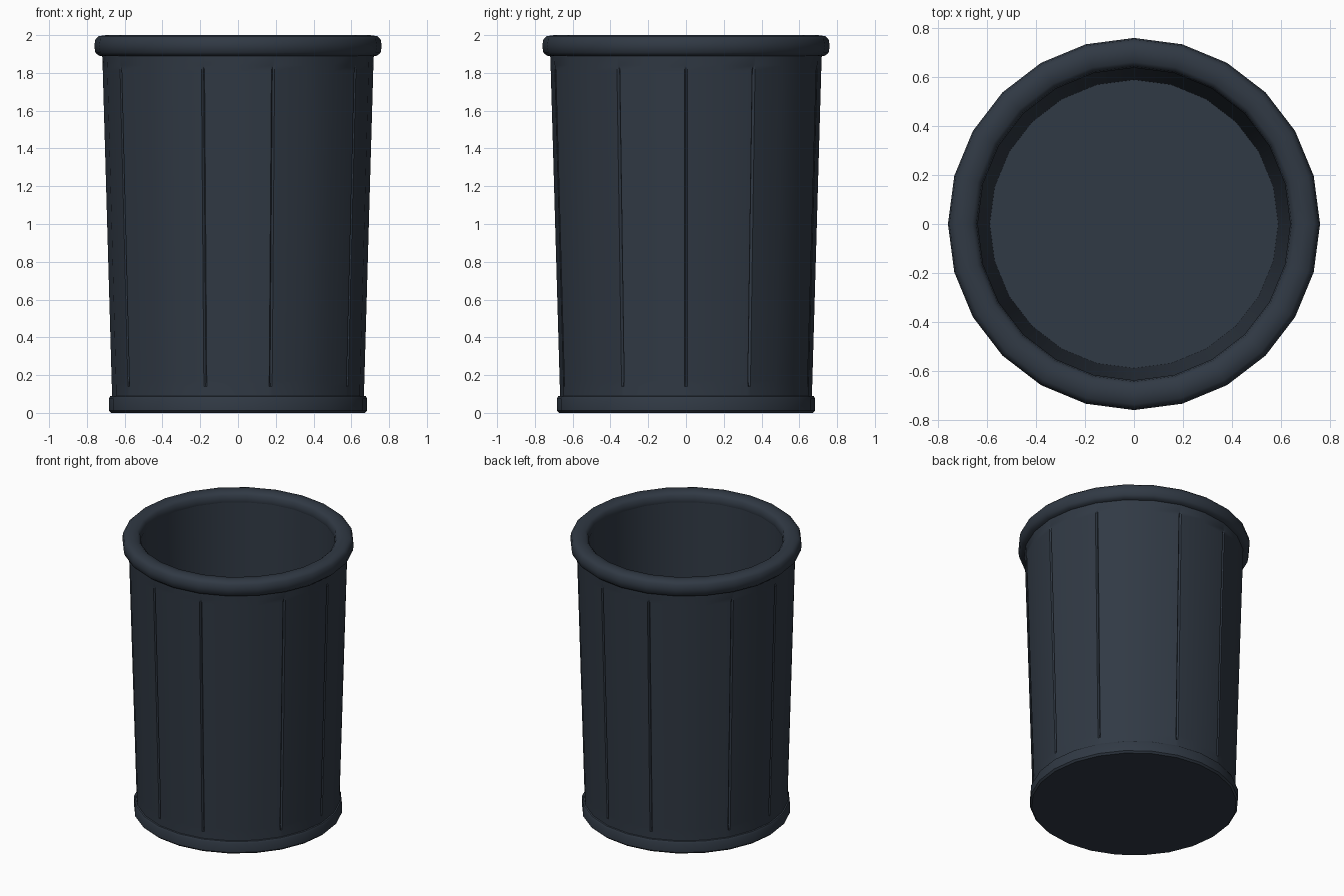
import bpy
import bmesh
from math import cos, sin, radians, pi

if "Cube" in bpy.data.objects:
    bpy.data.objects.remove(bpy.data.objects["Cube"], do_unlink=True)

SIDES = 24
STEP = 360 / SIDES
GROOVES = (0, 30, 75, 105, 150, 180, 210, 255, 285, 330)
HALF_WIDTH = 0.7   # degrees either side of a groove
DEPTH = 0.014

mat = bpy.data.materials.new("dark slate")
mat.use_nodes = True
colour = (0.030, 0.041, 0.058, 1)
mat.diffuse_color = colour
bsdf = next(n for n in mat.node_tree.nodes if n.type == "BSDF_PRINCIPLED")
bsdf.inputs["Base Color"].default_value = colour


def lathe(name, profile, angles, closed=False, caps=(), cut=None):
    """Spin (radius, height) points round z; cut gives each groove its depth."""
    bm = bmesh.new()
    rings = []
    for i, (r, z) in enumerate(profile):
        ring = []
        for a in angles:
            rad = r - (DEPTH if cut and cut(i, a) else 0)
            t = radians(a)
            ring.append(bm.verts.new((rad * cos(t), rad * sin(t), z)))
        rings.append(ring)
    pairs = list(zip(rings, rings[1:]))
    if closed:
        pairs.append((rings[-1], rings[0]))
    n = len(angles)
    for low, high in pairs:
        for k in range(n):
            j = (k + 1) % n
            bm.faces.new((low[k], low[j], high[j], high[k]))
    for c in caps:
        bm.faces.new(rings[c])
    bmesh.ops.recalc_face_normals(bm, faces=bm.faces)
    mesh = bpy.data.meshes.new(name)
    bm.to_mesh(mesh)
    bm.free()
    mesh.materials.append(mat)
    obj = bpy.data.objects.new(name, mesh)
    bpy.context.collection.objects.link(obj)
    bpy.ops.object.select_all(action="DESELECT")
    obj.select_set(True)
    bpy.context.view_layer.objects.active = obj
    bpy.ops.object.shade_smooth_by_angle(angle=radians(40))
    return obj


plain = [i * STEP for i in range(SIDES)]
grooved = sorted(plain + [g + s * HALF_WIDTH for g in GROOVES for s in (-1, 1)])

# Tapered outer wall with narrow vertical grooves
lathe("outer_wall",
      [(0.668, 0.07), (0.668, 0.14), (0.669, 0.17), (0.716, 1.81), (0.717, 1.84), (0.72, 1.92)],
      grooved, cut=lambda i, a: i in (2, 3) and a in GROOVES)

# Inner wall and floor
lathe("inner_wall", [(0.59, 0.08), (0.64, 1.93)], plain, caps=(0,))

# Rolled rim
cx, cz, rx, rz = 0.70, 1.943, 0.061, 0.057
rim = []
for k in range(12):
    t = 2 * pi * k / 12
    c, s = cos(t), sin(t)
    rim.append((cx + rx * abs(c) ** 0.7 * (1 if c > 0 else -1),
                cz + rz * abs(s) ** 0.7 * (1 if s > 0 else -1)))
lathe("rolled_rim", rim, plain, closed=True)

# Base band with closed underside
lathe("base_band",
      [(0.672, 0), (0.684, 0.012), (0.684, 0.075), (0.677, 0.088), (0.66, 0.093)],
      plain, caps=(0,))
